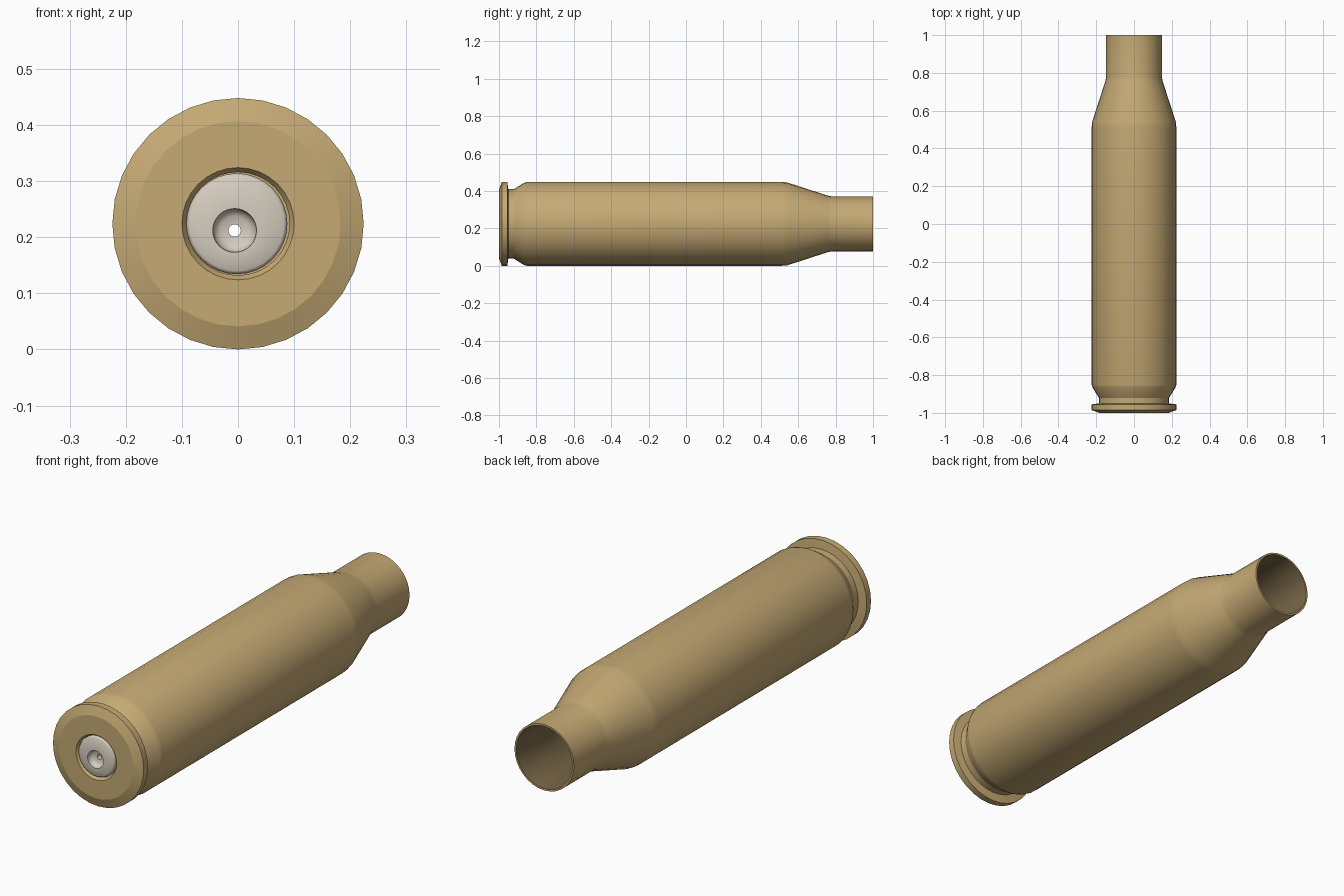
import bpy
import bmesh
from math import sin, cos, tau, radians

cube = bpy.data.objects.get("Cube")
if cube:
    bpy.data.objects.remove(cube, do_unlink=True)

RADIUS = 0.224
SIDES = 32


def make_material(name, rgb):
    mat = bpy.data.materials.new(name)
    mat.use_nodes = True
    colour = (*rgb, 1)
    mat.diffuse_color = colour
    mat.node_tree.nodes["Principled BSDF"].inputs["Base Color"].default_value = colour
    return mat


def turned_part(name, profile, materials, smooth_angle, second_bands=()):
    """Closed ring-shaped solid from (radius, y, shift_x, shift_z) rings.
    The bands listed in second_bands take the second material."""
    bm = bmesh.new()
    rings = []
    for r, y, sx, sz in profile:
        rings.append([bm.verts.new((sx + r * cos(tau * i / SIDES), y,
                                    RADIUS + sz + r * sin(tau * i / SIDES)))
                      for i in range(SIDES)])
    for band, (a, b) in enumerate(zip(rings, rings[1:] + rings[:1])):
        for i in range(SIDES):
            j = (i + 1) % SIDES
            face = bm.faces.new((a[i], a[j], b[j], b[i]))
            face.material_index = int(band in second_bands)
    bmesh.ops.recalc_face_normals(bm, faces=bm.faces)
    mesh = bpy.data.meshes.new(name)
    bm.to_mesh(mesh)
    bm.free()
    for mat in materials:
        mesh.materials.append(mat)
    obj = bpy.data.objects.new(name, mesh)
    bpy.context.collection.objects.link(obj)
    bpy.ops.object.select_all(action="DESELECT")
    obj.select_set(True)
    bpy.context.view_layer.objects.active = obj
    bpy.ops.object.shade_smooth_by_angle(angle=radians(smooth_angle))


brass = make_material("brass", (0.56, 0.40, 0.175))
dark_brass = make_material("dark brass", (0.20, 0.145, 0.066))
silver = make_material("pale metal", (0.67, 0.61, 0.52))

# Hollow case: rim, groove, body, shoulder and neck outside
outside = [
    (0.183, -1.0), (RADIUS, -0.985), (RADIUS, -0.955), (0.186, -0.95),
    (0.186, -0.92), (0.219, -0.867), (RADIUS, -0.85),
    (RADIUS, 0.51), (0.222, 0.54), (0.152, 0.755), (0.147, 0.78), (0.147, 1.0),
]
# Dark cavity from the mouth down to the flash hole
cavity = [(0.139, 1.0), (0.139, 0.77), (0.212, 0.53), (0.212, -0.8),
          (0.17, -0.85), (0.03, -0.85)]
# Pocket for the primer
pocket = [(0.03, -0.91), (0.092, -0.91), (0.092, -0.988), (0.1, -1.0)]
first = len(outside)
turned_part("cartridge_case",
            [(r, y, 0, 0) for r, y in outside + cavity + pocket],
            [brass, dark_brass], 18, range(first, first + len(cavity)))

# Primer cup with an off-centre dent and a pierced hole
DENT = (-0.006, -0.012)
cup = [(0.09, -0.915), (0.09, -0.989), (0.088, -0.994), (0.084, -0.997)]
dent = [(0.039, -0.997), (0.038, -0.985), (0.034, -0.976), (0.026, -0.971),
        (0.011, -0.969), (0.011, -0.915)]
turned_part("primer",
            [(r, y, -0.002, 0) for r, y in cup] + [(r, y, *DENT) for r, y in dent],
            [silver], 38)
